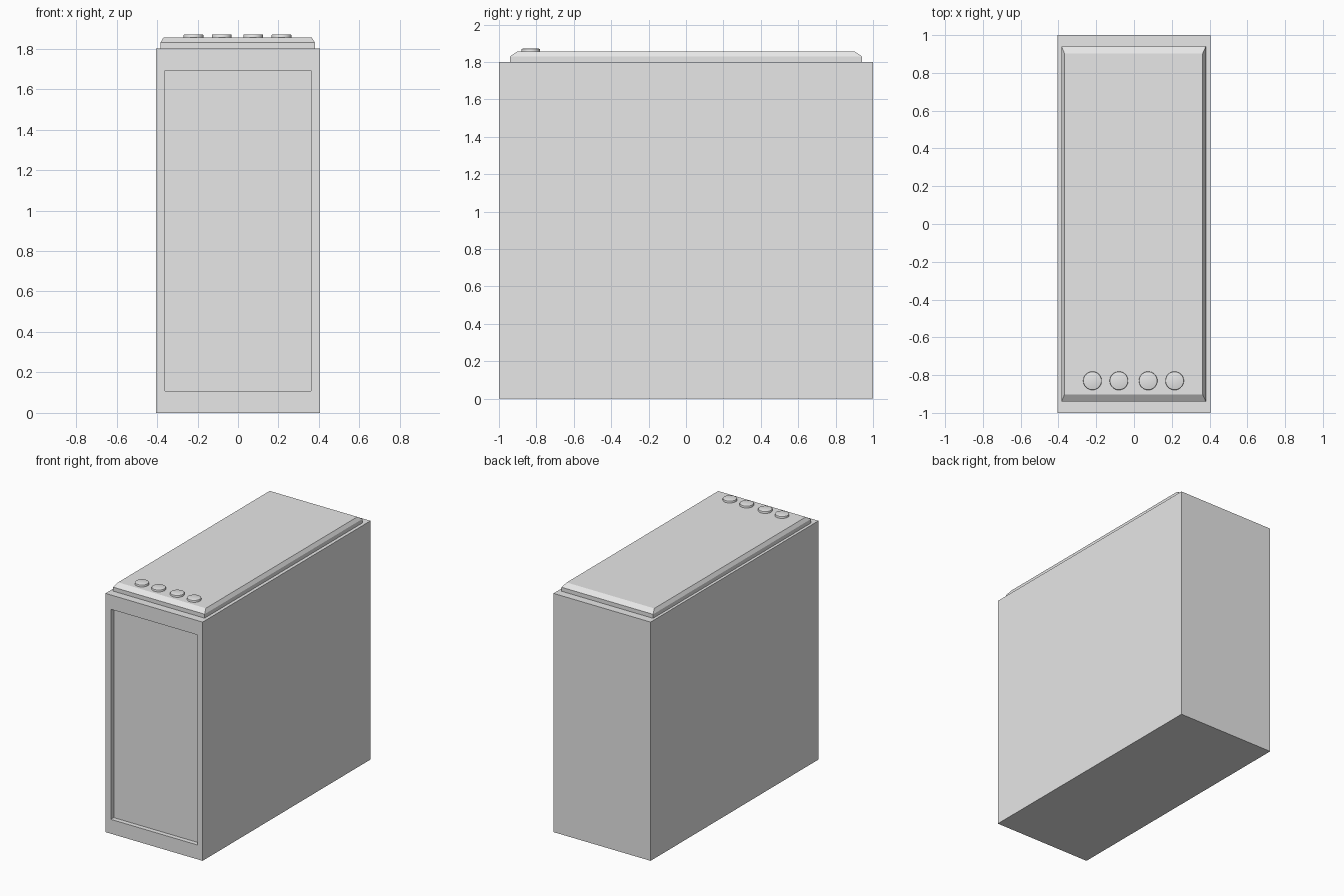
import bpy
import bmesh
from mathutils import Matrix, Vector

old = bpy.data.objects.get("Cube")
if old:
    bpy.data.objects.remove(old, do_unlink=True)

grey = bpy.data.materials.new("light_grey")
grey.use_nodes = True
colour = (0.8, 0.8, 0.8, 1)
grey.diffuse_color = colour
grey.node_tree.nodes["Principled BSDF"].inputs["Base Color"].default_value = colour


def box(bm, size, centre):
    matrix = Matrix.Translation(centre) @ Matrix.Diagonal((*size, 1))
    bmesh.ops.create_cube(bm, size=1, matrix=matrix)


def facing(bm, direction):
    bm.normal_update()
    return max(bm.faces, key=lambda f: f.normal.dot(Vector(direction)))


def extrude(bm, face, scale=(1, 1, 1), move=(0, 0, 0)):
    """Extrude a face, scale it about its own centre and move it."""
    centre = face.calc_center_median()
    new = bmesh.ops.extrude_discrete_faces(bm, faces=[face])["faces"][0]
    bmesh.ops.scale(bm, vec=scale, verts=new.verts, space=Matrix.Translation(-centre))
    bmesh.ops.translate(bm, vec=move, verts=new.verts)
    return new


def finish(bm, name):
    bmesh.ops.recalc_face_normals(bm, faces=bm.faces)
    mesh = bpy.data.meshes.new(name)
    bm.to_mesh(mesh)
    bm.free()
    mesh.materials.append(grey)
    obj = bpy.data.objects.new(name, mesh)
    bpy.context.collection.objects.link(obj)
    return obj


# Case body with a shallow recessed front panel
bm = bmesh.new()
box(bm, (0.81, 2, 1.8), (0, 0, 0.9))
rim = extrude(bm, facing(bm, (0, -1, 0)), scale=(0.89, 1, 0.88))
extrude(bm, rim, move=(0, 0.035, 0))
finish(bm, "case_body")

# Top cover with a bevelled upper edge
bm = bmesh.new()
box(bm, (0.764, 1.88, 0.03), (-0.002, 0, 1.815))
extrude(bm, facing(bm, (0, 0, 1)), scale=(0.957, 0.96, 1), move=(0, 0, 0.026))
finish(bm, "top_cover")

# Row of round buttons near the front of the cover
for i, x in enumerate((-0.22, -0.08, 0.075, 0.215)):
    bm = bmesh.new()
    bmesh.ops.create_cone(bm, cap_ends=True, segments=32, radius1=0.049,
                          radius2=0.049, depth=0.02,
                          matrix=Matrix.Translation((x, -0.83, 1.861)))
    rim_edges = facing(bm, (0, 0, 1)).edges[:]
    bmesh.ops.bevel(bm, geom=rim_edges, offset=0.005, segments=2,
                    profile=0.5, affect='EDGES')
    button = finish(bm, f"button_{i + 1}")
    bpy.ops.object.select_all(action='DESELECT')
    button.select_set(True)
    bpy.context.view_layer.objects.active = button
    bpy.ops.object.shade_smooth_by_angle()
